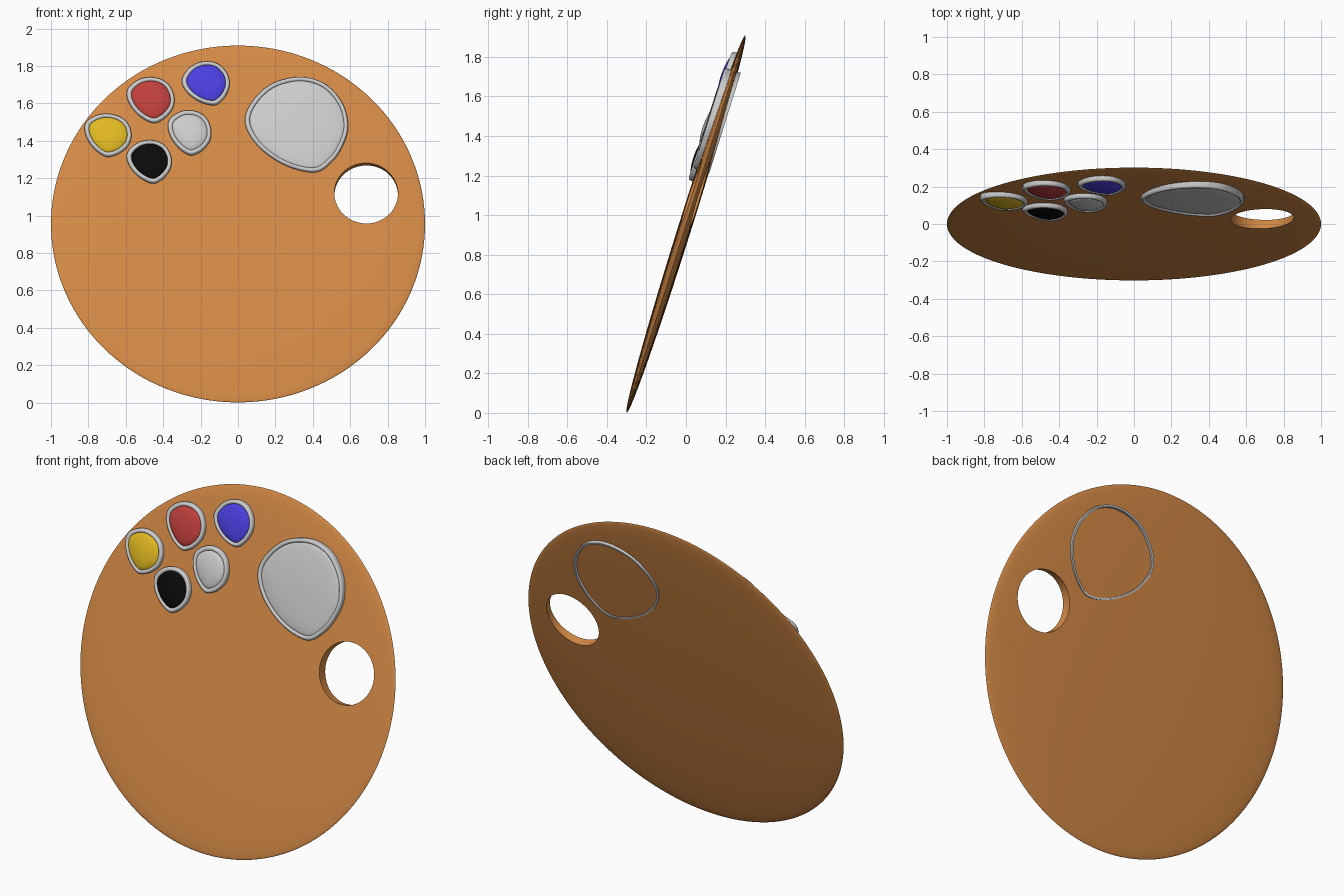
import bpy, math
from mathutils import Matrix, Vector

if "Cube" in bpy.data.objects:
    bpy.data.objects.remove(bpy.data.objects["Cube"])

CZ, COS, SIN = 0.955, 0.954, 0.30
TILT = Matrix.Translation((0, 0, CZ)) @ Matrix.Rotation(math.atan2(COS, SIN), 4, 'X')
N = 64

# Outline of the large well in the front view (x, z)
BLOB = [(.037, 1.50), (.075, 1.61), (.18, 1.706), (.33, 1.743), (.465, 1.706), (.56, 1.60),
        (.588, 1.476), (.556, 1.37), (.50, 1.29), (.41, 1.235), (.25, 1.273), (.107, 1.374)]


def material(name, rgb):
    m = bpy.data.materials.new(name)
    m.diffuse_color = (*rgb, 1)
    m.use_nodes = True
    m.node_tree.nodes["Principled BSDF"].inputs["Base Color"].default_value = m.diffuse_color
    return m


def smooth(ob, angle=40):
    bpy.ops.object.select_all(action='DESELECT')
    ob.select_set(True)
    bpy.context.view_layer.objects.active = ob
    bpy.ops.object.shade_smooth_by_angle(angle=math.radians(angle))


def make(name, verts, faces, mat=None):
    me = bpy.data.meshes.new(name)
    me.from_pydata(verts, [], faces)
    ob = bpy.data.objects.new(name, me)
    bpy.context.collection.objects.link(ob)
    ob.matrix_world = TILT
    if mat:
        me.materials.append(mat)
    smooth(ob)
    return ob


def outline(x0, x1, z0, z1, rot, w):
    """Smooth blob, rotated and fitted to a front-view box, in palette coordinates."""
    p = [Vector(q) - Vector((.31, 1.49)) for q in BLOB]
    n, pts = len(p), []
    for i in range(N):
        s = i * n / N
        k, t = int(s), s - int(s)
        a, b, c, d = (p[(k + j) % n] for j in (-1, 0, 1, 2))
        q = .5 * (2*b + (c - a)*t + (2*a - 5*b + 4*c - d)*t*t + (3*b - a - 3*c + d)*t**3)
        pts.append(Matrix.Rotation(math.radians(rot), 2) @ q)
    xs, ys = [q.x for q in pts], [q.y for q in pts]
    res = []
    for q in pts:
        x = x0 + (q.x - min(xs)) / (max(xs) - min(xs)) * (x1 - x0)
        z = z0 + (q.y - min(ys)) / (max(ys) - min(ys)) * (z1 - z0)
        res.append(Vector((x, (z - CZ - w * SIN) / COS)))
    return res[::-1]  # counter-clockwise


def well(name, box, rot, back, top, slope, dome, mat=None):
    pts = outline(*box, rot, .045)
    c = sum(pts, Vector((0, 0))) / N
    rad = (box[1] - box[0]) / 2

    def height(q):
        return top - slope * (q.length - c.length)

    def ring(inset, w=None, dw=0):
        out = []
        for q in pts:
            r = c + (q - c) * (1 - inset / rad)
            out.append((r.x, r.y, w if w is not None else height(r) + dw))
        return out

    # Rim: closed band with a rounded front edge
    loops = [ring(0, back), ring(0, dw=-.010), ring(.003, dw=-.004), ring(.009),
             ring(.016), ring(.022, dw=-.004), ring(.025, dw=-.012), ring(.012, back)]
    m = len(loops)
    faces = [(a*N + i, a*N + (i+1) % N, ((a+1) % m)*N + (i+1) % N, ((a+1) % m)*N + i)
             for a in range(m) for i in range(N)]
    make(name + "_rim", [v for l in loops for v in l], faces)

    # Paint: low dome inside the rim
    steps, verts, faces = 8, [], []
    for k in range(steps):
        a = math.pi / 2 * k / steps
        verts += ring(rad - (rad - .02) * math.cos(a), dw=-.012 + (dome + .012) * math.sin(a))
    verts.append((c.x, c.y, top + dome))
    for k in range(steps - 1):
        faces += [(k*N + i, k*N + (i+1) % N, (k+1)*N + (i+1) % N, (k+1)*N + i) for i in range(N)]
    o = (steps - 1) * N
    faces += [(o + i, o + (i+1) % N, steps * N) for i in range(N)]
    make(name + "_paint", verts, faces, mat)


# Board: flattened sphere with a thumb hole
bpy.ops.mesh.primitive_uv_sphere_add(segments=128, ring_count=64, radius=1)
board = bpy.context.object
board.name = "palette_board"
board.data.transform(Matrix.Diagonal((1, 1, .034, 1)))
board.matrix_world = TILT
board.data.materials.append(material("wood", (.65, .25, .06)))
bpy.ops.mesh.primitive_cylinder_add(vertices=64, radius=.17, depth=.4)
cutter = bpy.context.object
cutter.name = "thumb_hole_cutter"
cutter.hide_render = True
cutter.matrix_world = TILT @ Matrix.Translation((.685, .165, 0))
mod = board.modifiers.new("thumb_hole", 'BOOLEAN')
mod.object = cutter
mod.operation = 'DIFFERENCE'
mod.solver = 'EXACT'
bpy.context.view_layer.update()
bpy.context.view_layer.objects.active = board
bpy.ops.object.modifier_apply(modifier=mod.name)
bpy.data.objects.remove(cutter)
smooth(board, 50)

# Wells: large mixing well and five small paint cups
well("mixing_well", (.037, .588, 1.235, 1.743), 0, -.035, .05, 0, .006)
cups = [("yellow_cup", (-.82, -.57, 1.32, 1.55), -25, (.75, .48, .015)),
        ("red_cup", (-.595, -.34, 1.50, 1.745), -15, (.52, .05, .045)),
        ("blue_cup", (-.30, -.045, 1.595, 1.83), 0, (.07, .05, .75)),
        ("white_cup", (-.375, -.143, 1.325, 1.565), -20, None),
        ("black_cup", (-.595, -.355, 1.175, 1.405), -12, (.003, .003, .003))]
for name, box, rot, rgb in cups:
    r = math.hypot((box[0] + box[1]) / 2, ((box[2] + box[3]) / 2 - .97) / COS)
    well(name, box, rot, 0, .077 - .041 * r, .041, .012,
         material(name + "_colour", rgb) if rgb else None)
